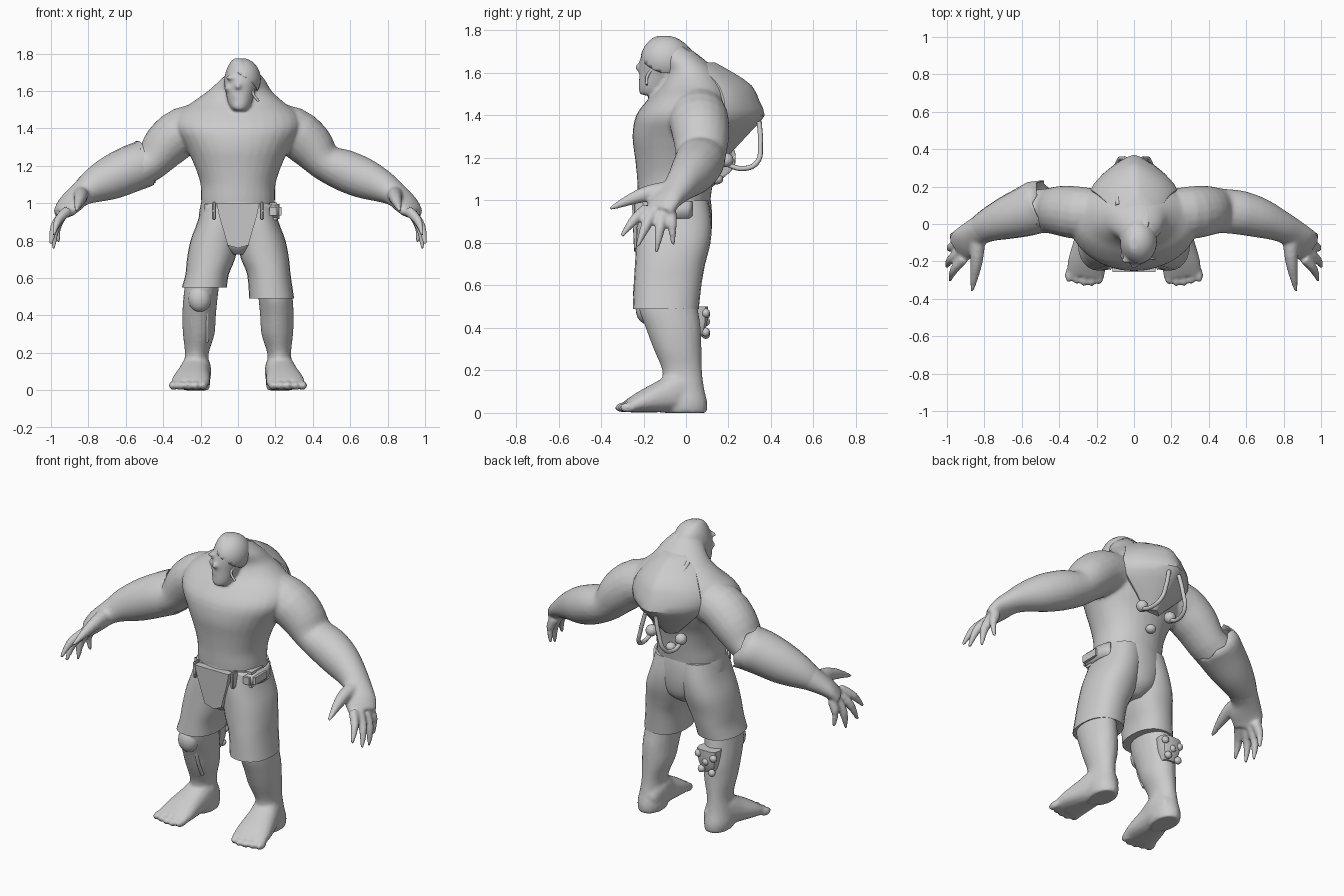
import bpy, bmesh, math
from mathutils import Vector, Matrix

if "Cube" in bpy.data.objects:
    bpy.data.objects.remove(bpy.data.objects["Cube"], do_unlink=True)

grey = bpy.data.materials.new("plain grey")
grey.use_nodes = True
grey.diffuse_color = (0.6, 0.6, 0.6, 1)
grey.node_tree.nodes["Principled BSDF"].inputs["Base Color"].default_value = (0.6, 0.6, 0.6, 1)


def catmull(rows, steps):
    """Smoothly resample section rows."""
    pts = [Vector(r) for r in rows]
    out = []
    for i in range(len(pts) - 1):
        a, b, c, d = pts[max(i - 1, 0)], pts[i], pts[i + 1], pts[min(i + 2, len(pts) - 1)]
        for s in range(steps):
            t = s / steps
            out.append(0.5 * (2 * b + (c - a) * t + (2 * a - 5 * b + 4 * c - d) * t * t
                              + (3 * b - a - 3 * c + d) * t ** 3))
    return out + [pts[-1]]


def loft(bm, rows, flat=False, sides=16, power=2, sx=1, cap=True, steps=3, lean=0):
    """Rows are x, y, z, half width, half depth; flat keeps rings level."""
    rows = catmull(rows, steps)
    rings = []
    for i, r in enumerate(rows):
        c = Vector(r[:3])
        if flat:
            u, v = Vector((1, 0, 0)), Vector((0, 1, 0))
        else:
            t = Vector(rows[min(i + 1, len(rows) - 1)][:3]) - Vector(rows[max(i - 1, 0)][:3])
            t.normalize()
            u = t.cross(Vector((0, 0, 1))).normalized()
            v = u.cross(t)
        ring = []
        for k in range(sides):
            ang = math.tau * k / sides
            co, si = math.cos(ang), math.sin(ang)
            q = c + u * r[3] * math.copysign(abs(co) ** (2 / power), co) \
                + v * r[4] * math.copysign(abs(si) ** (2 / power), si)
            if lean and i == 0:  # slanted, torn first ring
                q.x += .012 * (k % 3 - 1) - lean * (q.y - c.y)
            ring.append(bm.verts.new((q.x * sx, q.y, q.z)))
        rings.append(ring)
    for a, b in zip(rings, rings[1:]):
        for k in range(sides):
            bm.faces.new((a[k], a[(k + 1) % sides], b[(k + 1) % sides], b[k]))
    if cap:
        bm.faces.new(rings[0])
        bm.faces.new(rings[-1])


def ball(bm, loc, size, segs=16):
    m = Matrix.Translation(loc) @ Matrix.Diagonal((*size, 1))
    bmesh.ops.create_uvsphere(bm, u_segments=segs, v_segments=segs // 2, radius=1, matrix=m)


def finish(bm, name, angle=40, solid=0):
    bmesh.ops.recalc_face_normals(bm, faces=bm.faces)
    me = bpy.data.meshes.new(name)
    bm.to_mesh(me)
    bm.free()
    ob = bpy.data.objects.new(name, me)
    bpy.context.collection.objects.link(ob)
    me.materials.append(grey)
    bpy.ops.object.select_all(action='DESELECT')
    ob.select_set(True)
    bpy.context.view_layer.objects.active = ob
    bpy.ops.object.shade_smooth_by_angle(angle=math.radians(angle))
    if solid:
        ob.modifiers.new("thickness", 'SOLIDIFY').thickness = solid
    return ob


def pipe(name, points, radius):
    cu = bpy.data.curves.new(name, 'CURVE')
    cu.dimensions = '3D'
    cu.bevel_depth = radius
    cu.bevel_resolution = 2
    cu.use_fill_caps = True
    sp = cu.splines.new('BEZIER')
    sp.bezier_points.add(len(points) - 1)
    for bp, p in zip(sp.bezier_points, points):
        bp.co = p
        bp.handle_left_type = bp.handle_right_type = 'AUTO'
    ob = bpy.data.objects.new(name, cu)
    bpy.context.collection.objects.link(ob)
    cu.materials.append(grey)


# Body: torso, head, arms, legs fused into one skin
body = bmesh.new()
loft(body, [(0, -.055, .85, .18, .15), (0, -.055, 1, .197, .17), (0, -.05, 1.1, .2, .18),
            (0, -.045, 1.2, .232, .195), (0, -.03, 1.3, .28, .222), (0, -.01, 1.4, .335, .225),
            (0, .02, 1.48, .32, .195), (0, .04, 1.54, .245, .16), (.01, .03, 1.6, .17, .125),
            (.025, -.01, 1.66, .12, .1), (.03, -.045, 1.71, .07, .07)], flat=True, sides=32, power=2.1)
loft(body, [(.01, -.175, 1.495, .035, .04), (.01, -.15, 1.53, .06, .072), (.012, -.125, 1.6, .08, .095),
            (.02, -.1, 1.66, .095, .117), (.02, -.092, 1.72, .08, .108), (.008, -.1, 1.76, .045, .065),
            (0, -.105, 1.775, .02, .03)], flat=True, sides=24)
ball(body, (0, -.218, 1.625), (.02, .026, .018))
ball(body, (0, -.2, 1.645), (.012, .025, .03))
ball(body, (0, -.195, 1.52), (.032, .03, .022))
ball(body, (0, -.195, 1.575), (.038, .028, .012))
for s in (-1, 1):
    ball(body, (s * .035, -.195, 1.672), (.036, .018, .013))
    ball(body, (s * .045, -.17, 1.615), (.03, .03, .02))
    loft(body, [(.14, .06, 1.42, .12, .12), (.29, .06, 1.385, .14, .13), (.385, .07, 1.31, .135, .125),
                (.465, .07, 1.22, .12, .1), (.57, .06, 1.175, .118, .112), (.68, .03, 1.13, .106, .108),
                (.78, -.01, 1.085, .085, .085), (.85, -.05, 1.04, .078, .062),
                (.9, -.1, .99, .09, .048), (.935, -.13, .945, .08, .034)], sx=s, sides=20)
    # Fingers and thumb
    for base, tip in (((.91, -.185, .96), (.985, -.305, .83)), ((.935, -.155, .94), (1, -.23, .78)),
                      ((.945, -.11, .93), (.985, -.14, .755)), ((.94, -.07, .94), (.96, -.06, .79))):
        mid = [(p + q) / 2 + d for p, q, d in zip(base, tip, (.015, 0, .012))]
        loft(body, [(*base, .028, .03), (*mid, .024, .025), (*tip, .01, .01)], sx=s, sides=10)
    loft(body, [(.84, -.07, 1.05, .046, .044), (.84, -.17, 1.035, .038, .04), (.85, -.26, 1.005, .027, .029),
                (.865, -.36, .96, .01, .01)], sx=s, sides=10)
    # Lower leg, foot and toes
    loft(body, [(.185, -.09, .62, .092, .13), (.2, -.085, .5, .092, .14), (.208, -.06, .4, .09, .13),
                (.21, -.04, .3, .085, .113), (.22, -.018, .2, .064, .094), (.225, -.015, .12, .068, .1),
                (.225, -.002, .05, .077, .103), (.225, -.002, .0, .07, .1)], flat=True, sx=s, sides=20)
    loft(body, [(.22, .05, .06, .06, .06), (.22, -.02, .1, .078, .1), (.235, -.1, .08, .088, .08),
                (.25, -.2, .054, .103, .054), (.26, -.275, .03, .103, .03)], sx=s, sides=16, power=2.3)
    for i in range(5):
        ball(body, (s * (.185 + .041 * i), -.285 - .012 * math.sin(i * 1.1), .025),
             (.022, .042, .025), 12)
skin = finish(body, "body")
rem = skin.modifiers.new("fuse", 'REMESH')
rem.mode = 'VOXEL'
rem.voxel_size = .009
rem.use_smooth_shade = True
soft = skin.modifiers.new("soften", 'SMOOTH')
soft.factor = .5
soft.iterations = 10

# Shorts with one leg longer than the other
shorts = bmesh.new()
for s, hem in ((1, .49), (-1, .55)):
    loft(shorts, [(.18, -.095, hem, .12, .155), (.165, -.085, .62, .116, .16), (.145, -.075, .7, .128, .165),
                  (.124, -.06, .8, .13, .175), (.1, -.055, .9, .117, .175), (.08, -.055, 1, .11, .16)],
         flat=True, sx=s, sides=24, power=2.3)
loft(shorts, [(0, -.07, .725, .05, .11), (0, -.063, .77, .13, .16), (0, -.058, .84, .19, .176),
              (0, -.055, .92, .21, .178), (0, -.055, 1, .198, .172), (0, -.055, 1.035, .19, .162)],
     flat=True, sides=32)
finish(shorts, "shorts")

# Belt strip around the front and left hip, front plate, clips and pouch
belt = bmesh.new()
strip = []
for k in range(25):
    ang = math.pi * (-.8 + .95 * k / 24)
    x, y = .222 * math.cos(ang), -.055 + .187 * math.sin(ang)
    strip.append([belt.verts.new((x, y, z)) for z in (.915, .995)])
for a, b in zip(strip, strip[1:]):
    belt.faces.new((a[0], b[0], b[1], a[1]))
finish(belt, "belt", solid=.012)

plate = bmesh.new()
outline = [(-.115, 1), (.115, 1), (.1, .93), (.055, .775), (0, .76), (-.055, .775), (-.1, .93)]
face = plate.faces.new([plate.verts.new((x, -.266 + .8 * x * x + .09 * (1 - z), z)) for x, z in outline])
ext = bmesh.ops.extrude_face_region(plate, geom=[face])
for v in ext["geom"]:
    if isinstance(v, bmesh.types.BMVert):
        v.co.y += .04
finish(plate, "front_plate", 20)

for name, loc, size, round_off in (("hip_pouch", (.188, -.11, .957), (.09, .16, .094), .025),
                                   ("left_clip", (.128, -.22, .96), (.02, .05, .1), .006),
                                   ("right_clip", (-.128, -.22, .96), (.02, .05, .1), .006)):
    bm = bmesh.new()
    bmesh.ops.create_cube(bm, size=1, matrix=Matrix.Translation(loc) @ Matrix.Diagonal((*size, 1)))
    bmesh.ops.bevel(bm, geom=bm.edges[:], offset=round_off, segments=3, affect='EDGES')
    finish(bm, name)

# Half hood cut clean on a slant over one eye, with strap and rear spike
hood = bmesh.new()
ball(hood, (.022, -.095, 1.663), (.1, .119, .112), 32)
for point, normal in (((0, 0, 1.695), (.6, .35, 1)), ((0, 0, 0), (1, 0, 0)), ((0, 0, 1.6), (0, 0, 1))):
    if normal[1]:
        point = (0, -.21, point[2])
    bmesh.ops.bisect_plane(hood, geom=hood.verts[:] + hood.edges[:] + hood.faces[:],
                           plane_co=point, plane_no=normal, clear_inner=True)
finish(hood, "half_hood", solid=.008)
pipe("cheek_strap", [(.1, -.13, 1.64), (.08, -.18, 1.59), (.11, -.185, 1.545)], .007)
spike = bmesh.new()
loft(spike, [(.045, -.06, 1.73, .02, .02), (.055, .0, 1.7, .03, .022), (.07, .07, 1.645, .02, .02),
             (.06, .14, 1.605, .004, .004)], sides=8)
finish(spike, "hood_spike")

# Back pack shell, pointed towards the rear, with straps, cables and knobs
pack = bmesh.new()
loft(pack, [(0, .15, 1.2, .05, .04), (0, .17, 1.27, .12, .085), (0, .18, 1.34, .19, .14),
            (0, .18, 1.4, .23, .19), (0, .18, 1.47, .225, .165), (0, .155, 1.54, .19, .155),
            (.01, .1, 1.6, .14, .125), (.015, .05, 1.65, .09, .085)],
     flat=True, sides=20, power=1.35, steps=2)
finish(pack, "back_pack", 35)
knobs = bmesh.new()
for s in (-1, 1):
    pipe("pack_strap", [(s * .085, .1, 1.62), (s * .09, .18, 1.57), (s * .095, .25, 1.48)], .014)
    pipe("pack_cable", [(s * .035, .345, 1.37), (s * .06, .35, 1.27), (s * .085, .335, 1.18),
                        (s * .1, .27, 1.15), (s * .1, .17, 1.18)], .012)
    ball(knobs, (s * .1, .19, 1.19), (.034, .034, .034))
ball(knobs, (0, .145, 1.1), (.03, .03, .025))
finish(knobs, "pack_knobs")

# Right forearm sleeve with a torn, slanted cuff, tapering into the wrist
sleeve = bmesh.new()
loft(sleeve, [(.49, .105, 1.215, .142, .125), (.57, .07, 1.185, .135, .125), (.68, .032, 1.135, .115, .116),
              (.78, -.008, 1.087, .089, .089), (.85, -.05, 1.04, .07, .055)],
     sx=-1, sides=18, cap=False, lean=.4)
finish(sleeve, "right_sleeve", solid=.006)

# Right knee pad, shin tubes and calf device
knee = bmesh.new()
ball(knee, (-.205, -.185, .49), (.062, .052, .072), 20)
finish(knee, "knee_pad")
device = bmesh.new()
loft(device, [(-.2, .05, .36, .04, .03), (-.2, .06, .42, .06, .04), (-.2, .06, .5, .07, .045)], flat=True,
     sides=10, power=3)
for x, z in ((-.24, .37), (-.17, .38), (-.2, .43), (-.25, .46), (-.15, .47)):
    ball(device, (x, .093, z), (.022, .02, .022), 12)
finish(device, "calf_device")
for x in (-.165, -.245):
    pipe("shin_tube", [(x, -.175, .45), (x, -.15, .35), (x, -.11, .26)], .01)
